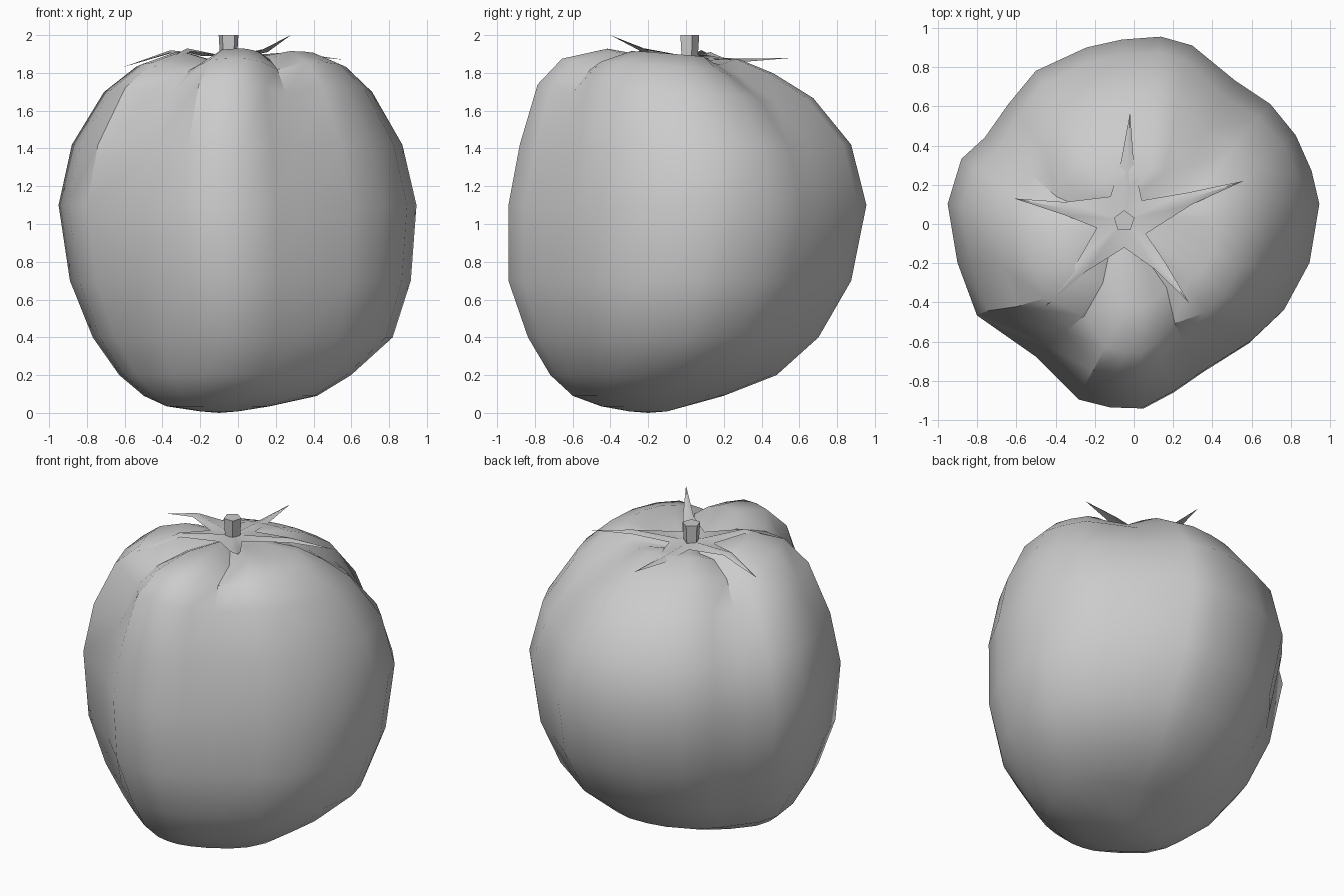
import bpy, bmesh, math
from mathutils import Vector

cube = bpy.data.objects.get("Cube")
if cube:
    bpy.data.objects.remove(cube, do_unlink=True)

grey = bpy.data.materials.new("plain_grey")
grey.use_nodes = True
grey.diffuse_color = (0.6, 0.6, 0.6, 1)
grey.node_tree.nodes["Principled BSDF"].inputs["Base Color"].default_value = grey.diffuse_color


def finish(name, bm, angle):
    bmesh.ops.recalc_face_normals(bm, faces=bm.faces[:])
    mesh = bpy.data.meshes.new(name)
    bm.to_mesh(mesh)
    bm.free()
    mesh.materials.append(grey)
    obj = bpy.data.objects.new(name, mesh)
    bpy.context.collection.objects.link(obj)
    bpy.ops.object.select_all(action='DESELECT')
    obj.select_set(True)
    bpy.context.view_layer.objects.active = obj
    bpy.ops.object.shade_smooth_by_angle(angle=math.radians(angle))
    return obj


# Lobed outline seen from above, with the four grooves between the lobes
outline = [(.95, .1), (.91, .27), (.83, .45), (.7, .61), (.52, .73), (.3, .91),
           (.14, .955), (-.06, .94), (-.24, .9), (-.5, .78), (-.64, .61), (-.76, .44),
           (-.88, .33), (-.95, .1), (-.9, -.2), (-.8, -.47), (-.5, -.68), (-.28, -.9),
           (-.12, -.94), (.04, -.945), (.2, -.86), (.36, -.75), (.6, -.6), (.77, -.44), (.9, -.2)]
grooves = [math.radians(a) for a in (49, 150, 234, 296)]


def groove(a):
    return sum(math.exp(-(math.remainder(a - g, math.tau) / .2) ** 2) for g in grooves)


# Fruit rings: height, tilt, x range, y range, lobing, groove depth
rings = [(.008, 0, -.2, 0, -.3, -.1, .2, 0),
         (.035, 0, -.38, .17, -.45, .0, .3, 0),
         (.09, 0, -.5, .42, -.6, .2, .4, 0),
         (.2, 0, -.63, .6, -.72, .48, .6, 0),
         (.4, 0, -.77, .82, -.84, .7, .8, 0),
         (.7, 0, -.89, .915, -.945, .87, 1, 0),
         (1.1, 0, -.95, .945, -.945, .95, 1, 0),
         (1.42, 0, -.88, .87, -.885, .87, 1, .03),
         (1.7, -.05, -.71, .71, -.79, .67, 1, .06),
         (1.83, -.07, -.54, .57, -.66, .46, 1, .08),
         (1.895, -.08, -.36, .42, -.42, .28, 1, .08),
         (1.875, -.03, -.19, .12, -.15, .16, .5, .04)]
bm = bmesh.new()
loops = []
for z, tilt, x0, x1, y0, y1, lobe, depth in rings:
    loop = []
    for px, py in outline:
        a = math.atan2(py, px)
        u = Vector((px / .95, py / .95))
        u = u.normalized().lerp(u, lobe) * (1 - depth * groove(a))
        x = (x0 + x1) / 2 + u.x * (x1 - x0) / 2
        y = (y0 + y1) / 2 + u.y * (y1 - y0) / 2
        loop.append(bm.verts.new((x, y, z + tilt * y - depth * .6 * groove(a))))
    loops.append(loop)
n = len(outline)
for low, high in zip(loops, loops[1:]):
    for i in range(n):
        j = (i + 1) % n
        bm.faces.new((low[i], low[j], high[j], high[i]))
for loop, tip in ((loops[0], (-.1, -.2, 0)), (loops[-1], (-.05, .02, 1.865))):
    centre = bm.verts.new(tip)
    for i in range(n):
        bm.faces.new((loop[i], loop[(i + 1) % n], centre))
finish("fruit_body", bm, 35)

# Five-pointed leaf crown: tips with the height halfway along each leaf
hub = Vector((-.05, .02, 1.885))
leaves = [((.56, .22, 1.87), 1.91), ((-.02, .57, 1.88), 1.875), ((-.61, .13, 1.83), 1.92),
          ((-.45, -.42, 1.83), 1.93), ((.28, -.4, 2.0), 1.925)]
notches = [(.06, -.05), (.04, .12), (-.12, .14), (-.19, -.02), (-.05, -.12)]
bm = bmesh.new()
centre = bm.verts.new(hub)
inner = [bm.verts.new((x, y, 1.89)) for x, y in notches]
for k, (tip, mid_z) in enumerate(leaves):
    a, b = inner[k], inner[(k + 1) % 5]
    end = Vector(tip)
    middle = hub.lerp(end, .55)
    middle.z = mid_z
    side = (end - hub).cross(Vector((0, 0, 1))).normalized() * .032
    drop = Vector((0, 0, -.015))
    ridge = bm.verts.new(middle)
    m1 = bm.verts.new(middle + side + drop)
    m2 = bm.verts.new(middle - side + drop)
    point = bm.verts.new(end)
    for face in ((centre, a, m1, ridge), (centre, ridge, m2, b), (m1, point, ridge), (ridge, point, m2)):
        bm.faces.new(face)
finish("leaf_crown", bm, 30)

# Short five-sided stem
bm = bmesh.new()
bmesh.ops.create_cone(bm, cap_ends=True, segments=5, radius1=.046, radius2=.055, depth=.14)
bmesh.ops.translate(bm, verts=bm.verts[:], vec=(-.05, .015, 1.93))
finish("stem", bm, 30)
